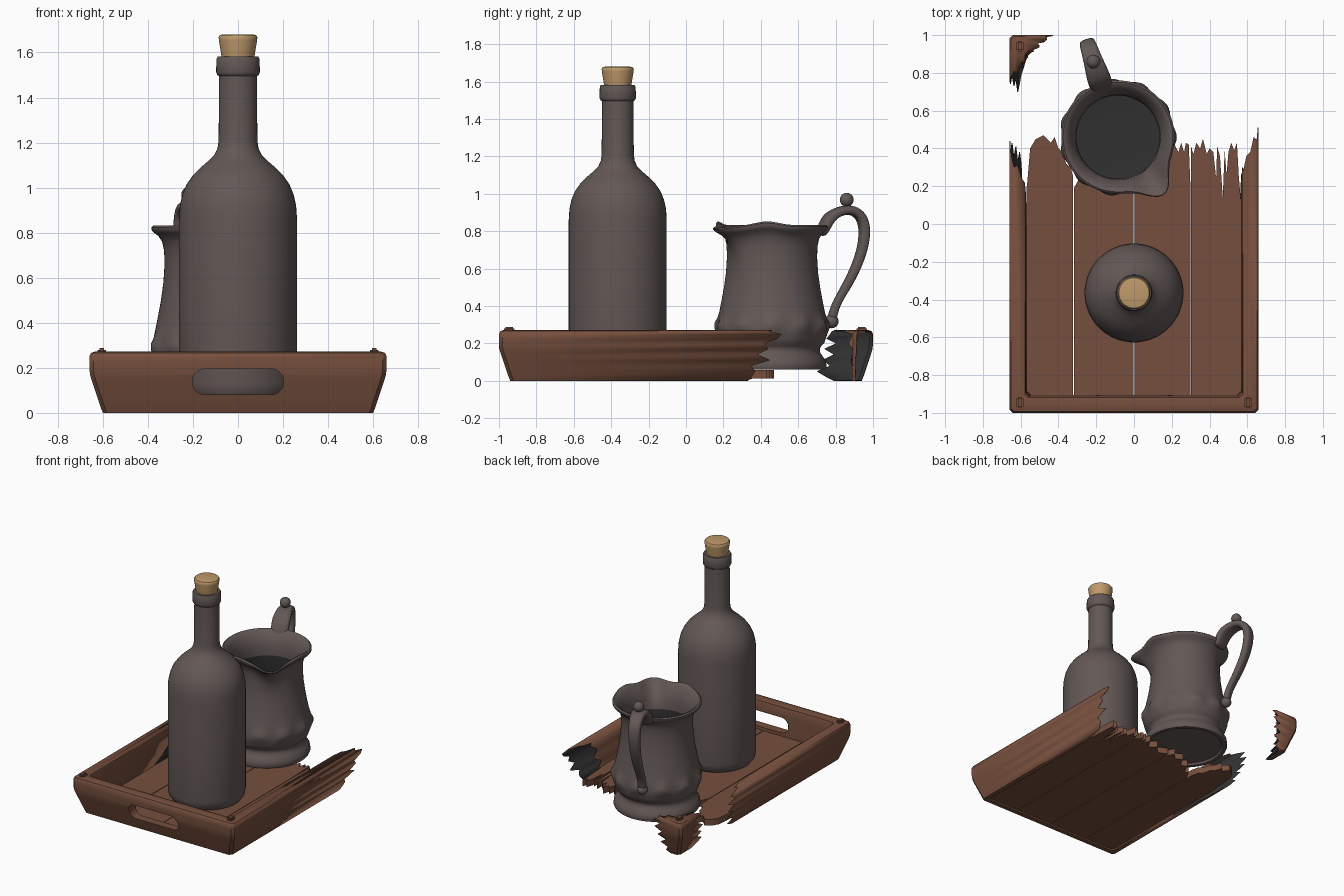
import bpy, bmesh, math, random
from mathutils import Vector

if "Cube" in bpy.data.objects:
    bpy.data.objects.remove(bpy.data.objects["Cube"])

random.seed(4)


def material(name, rgb):
    m = bpy.data.materials.new(name)
    m.diffuse_color = (*rgb, 1)
    m.use_nodes = True
    m.node_tree.nodes["Principled BSDF"].inputs["Base Color"].default_value = m.diffuse_color
    return m


WOOD = material("brown wood", (0.180, 0.078, 0.047))
CLAY = material("grey brown ceramic", (0.125, 0.098, 0.092))
CORK = material("cork tan", (0.52, 0.32, 0.145))
DARK = material("dark hollow", (0.030, 0.030, 0.030))


def make(name, bm, *mats):
    bmesh.ops.recalc_face_normals(bm, faces=bm.faces)
    me = bpy.data.meshes.new(name)
    bm.to_mesh(me)
    bm.free()
    for m in mats:
        me.materials.append(m)
    ob = bpy.data.objects.new(name, me)
    bpy.context.collection.objects.link(ob)
    return ob


def rings_mesh(rings, caps=False, dark_from=None):
    """Skin a list of closed rings; rings from dark_from on use material 1."""
    bm = bmesh.new()
    vs = [[bm.verts.new(p) for p in r] for r in rings]
    n = len(rings[0])
    for k in range(len(vs) - 1):
        for i in range(n):
            j = (i + 1) % n
            f = bm.faces.new((vs[k][i], vs[k][j], vs[k + 1][j], vs[k + 1][i]))
            f.material_index = int(dark_from is not None and k >= dark_from)
    if caps:
        bm.faces.new(vs[0])
        f = bm.faces.new(vs[-1])
        f.material_index = int(dark_from is not None)
    return bm


def lathe(name, profile, centre, mat, seg=56):
    rings = [[(centre[0] + r * math.cos(2 * math.pi * i / seg),
               centre[1] + r * math.sin(2 * math.pi * i / seg), z) for i in range(seg)]
             for r, z in profile]
    return make(name, rings_mesh(rings, True), mat)


# ---- tray walls: hollow profile (distance out, height) swept round the rim ----
WALL = [(.600, 0), (.608, .02), (.618, .05), (.628, .08), (.638, .11), (.648, .14), (.657, .17),
        (.66, .20), (.66, .225), (.66, .25), (.652, .266), (.635, .272), (.615, .272), (.595, .272),
        (.578, .266), (.572, .25), (.570, .20), (.568, .15), (.566, .10), (.565, .05), (.565, 0)]
# splintered end of each wall, one value per profile point
RIGHT_END = [.33, .35, .37, .35, .45, .38, .44, .42, .49, .51, .44, .46, .38, .36,
             .28, .30, .22, .27, .18, .22, .15]
LEFT_END = [.32, .38, .33, .41, .35, .43, .37, .44, .36, .42, .36, .30, .31, .24,
            .22, .16, .10, .0, -.08, -.2, -.25]
FRAG_SIDE = [.79, .75, .70, .77, .73, .79, .74, .80, .75, .77, .78, .81, .79, .86,
             .85, .89, .87, .90, .88, .91, .90]
FRAG_BACK = [-.53, -.50, -.52, -.47, -.52, -.46, -.50, -.44, -.48, -.43, -.47, -.46, -.51, -.50,
             -.54, -.53, -.55, -.54, -.56, -.55, -.56]
R, D = .018, .34   # corner rounding, extra half length of the tray


def hollow(ob):
    s = ob.modifiers.new("shell", 'SOLIDIFY')
    s.thickness = .005
    s.offset = -1
    s.material_offset = 1


walls = [
    [(-u, e, z) for (u, z), e in zip(WALL, LEFT_END)],
    [(-u, -u - D + R, z) for u, z in WALL], [(-u + R, -u - D, z) for u, z in WALL],
    [(u - R, -u - D, z) for u, z in WALL], [(u, -u - D + R, z) for u, z in WALL],
    [(u, e, z) for (u, z), e in zip(WALL, RIGHT_END)]]
tray = make("tray_walls", rings_mesh(walls), WOOD, DARK)
hollow(tray)

fragment = [
    [(-u, e, z) for (u, z), e in zip(WALL, FRAG_SIDE)],
    [(-u, u + D - R, z) for u, z in WALL], [(-u + R, u + D, z) for u, z in WALL],
    [(e, u + D, z) for (u, z), e in zip(WALL, FRAG_BACK)]]
hollow(make("broken_corner", rings_mesh(fragment), WOOD, DARK))


# ---- handle slot in the front wall: cutter and lining ----
def slot(y_of):
    pts = []
    for k in range(32):
        a = 2 * math.pi * (k + .5) / 32
        x = .148 * (1 if math.cos(a) > 0 else -1) + .055 * math.cos(a)
        z = .138 + .057 * math.sin(a)
        pts.append((x, y_of(z), z))
    return pts


cutter = make("slot_cutter", rings_mesh([slot(lambda z: -1.1), slot(lambda z: -.8)], True), WOOD, DARK)
cutter.hide_render = True
cutter.hide_viewport = True
cut = tray.modifiers.new("slot", 'BOOLEAN')
cut.operation = 'DIFFERENCE'
cut.solver = 'EXACT'
cut.object = cutter
make("slot_lining", rings_mesh([slot(lambda z: -.94 - min(.06, .345 * z)),
                                slot(lambda z: -.906)]), WOOD)

# ---- floor planks with splintered back ends, listed right to left (x, y) ----
PLANKS = [
    (-.57, -.322, [(-.322, .25), (-.335, .30), (-.36, .32), (-.375, .38), (-.40, .40), (-.42, .46),
                   (-.44, .43), (-.48, .47), (-.52, .45), (-.55, .40), (-.565, .22), (-.57, .18)]),
    (-.318, -.002, [(-.002, .34), (-.04, .40), (-.08, .35), (-.13, .38), (-.17, .30), (-.21, .33),
                    (-.25, .25), (-.28, .26), (-.318, .19)]),
    (.002, .298, [(.298, .22), (.29, .42), (.275, .43), (.265, .38), (.25, .43), (.235, .38),
                  (.21, .43), (.17, .36), (.12, .40), (.07, .34), (.002, .37)]),
    (.302, .568, [(.568, .10), (.555, .25), (.545, .43), (.53, .39), (.515, .43), (.50, .38),
                  (.49, .26), (.48, .39), (.47, .14), (.455, .36), (.44, .41), (.435, .24),
                  (.42, .38), (.40, .40), (.385, .37), (.365, .45), (.35, .40), (.33, .43),
                  (.315, .37), (.302, .41)])]
for n, (x0, x1, end) in enumerate(PLANKS):
    loop = [(x0, -.91), (x1, -.91)] + end
    bm = rings_mesh([[(x, y, z) for x, y in loop] for z in (.012, .058)], True)
    make(f"floor_plank_{n + 1}", bm, WOOD)

# ---- small pegs on the corners ----
for n, (x, y) in enumerate([(-.605, -.945), (.605, -.945), (-.605, .94)]):
    bm = bmesh.new()
    bmesh.ops.create_cube(bm, size=1)
    for v in bm.verts:
        v.co = (x + v.co.x * .038, y + v.co.y * .058, .272 + v.co.z * .034)
    bmesh.ops.bevel(bm, geom=bm.edges[:], offset=.009, segments=2, affect='EDGES')
    make(f"corner_peg_{n + 1}", bm, WOOD)

# ---- bottle and cork ----
BOTTLE = [(.20, .058), (.235, .065), (.255, .09), (.262, .13), (.262, .5), (.262, .86), (.258, .92),
          (.247, .97), (.228, 1.015), (.20, 1.055), (.165, 1.09), (.13, 1.12), (.105, 1.145),
          (.091, 1.175), (.086, 1.21), (.084, 1.495), (.092, 1.50), (.097, 1.512), (.096, 1.57),
          (.090, 1.582), (.072, 1.582)]
lathe("bottle", BOTTLE, (0, -.365), CLAY)
lathe("cork", [(.070, 1.56), (.076, 1.60), (.085, 1.655), (.086, 1.668), (.080, 1.677), (.066, 1.680)],
      (0, -.365), CORK, 40)

# ---- jug: lathe with rippled belly, wavy rim and spout ----
JX, JY, SPOUT = -.085, .46, math.radians(-51)
OUTER = [(.25, .075), (.262, .06), (.285, .06), (.292, .075), (.288, .105), (.272, .13), (.258, .15),
         (.255, .17), (.262, .185), (.278, .20), (.287, .225), (.295, .25), (.303, .275), (.303, .30),
         (.293, .33), (.282, .37), (.270, .43), (.257, .50), (.246, .58), (.241, .66), (.243, .72),
         (.252, .76), (.268, .785), (.288, .80), (.299, .812), (.300, .824), (.290, .832)]
INNER = [(.274, .826), (.255, .80), (.236, .77), (.224, .73), (.220, .66), (.225, .58),
         (.25, .42), (.265, .28), (.24, .10), (.12, .09)]
SEG = 96


def jug_ring(r, z):
    ring = []
    lip = max(0, (z - .60) / .23) ** 2
    belly = math.exp(-((z - .285) / .04) ** 2)
    for i in range(SEG):
        a = 2 * math.pi * i / SEG
        d = abs((a - SPOUT + math.pi) % (2 * math.pi) - math.pi)
        rr = r + .095 * lip * math.exp(-(d / .27) ** 2) + .009 * belly * math.cos(11 * a)
        zz = z + lip * (.020 * math.exp(-((d - .8) / .3) ** 2) - .014 * math.exp(-(d / .3) ** 2))
        zz += .012 * belly * math.cos(11 * a)
        ring.append((JX + rr * math.cos(a), JY + rr * math.sin(a), zz))
    return ring


make("jug", rings_mesh([jug_ring(r, z) for r, z in OUTER + INNER], True,
                       len(OUTER) + 4), CLAY, DARK)

# ---- jug handle: flattened strap along a curve (distance out, height, half width, half depth) ----
OUT = Vector((math.cos(math.radians(108)), math.sin(math.radians(108)), 0))
SIDE, UP, BASE = Vector((-OUT.y, OUT.x, 0)), Vector((0, 0, 1)), Vector((JX, JY, 0))
PATH = [(.272, .775, .055, .022), (.292, .82, .062, .028), (.318, .872, .064, .030),
        (.365, .902, .060, .026), (.425, .918, .052, .026), (.480, .902, .047, .028),
        (.515, .855, .044, .029), (.522, .78, .041, .028), (.505, .69, .038, .026),
        (.465, .59, .035, .025), (.415, .50, .032, .023), (.370, .43, .030, .021),
        (.345, .37, .030, .022), (.335, .32, .030, .026)]
rings = []
for k, (r, z, w, t) in enumerate(PATH):
    a, b = PATH[max(0, k - 1)], PATH[min(len(PATH) - 1, k + 1)]
    tan = (OUT * (b[0] - a[0]) + UP * (b[1] - a[1])).normalized()
    nor = tan.cross(SIDE)
    c = BASE + OUT * r + UP * z
    rings.append([c + SIDE * (w * sx) + nor * (t * sz) for sx, sz in
                  [(1, -.6), (1, .6), (.6, 1), (-.6, 1), (-1, .6), (-1, -.6), (-.6, -1), (.6, -1)]])
handle = make("jug_handle", rings_mesh(rings, True), CLAY)
handle.modifiers.new("smooth", 'SUBSURF').levels = 2
handle.modifiers["smooth"].render_levels = 2


# ---- balls: thumb knob on top and curl at the foot of the handle ----
def ball(name, r, z, size):
    bm = bmesh.new()
    bmesh.ops.create_uvsphere(bm, u_segments=20, v_segments=12, radius=size)
    bmesh.ops.translate(bm, verts=bm.verts, vec=BASE + OUT * r + UP * z)
    make(name, bm, CLAY)


ball("thumb_knob", .42, .968, .037)
ball("handle_curl", .335, .318, .037)

# ---- smooth shading with sharp edges kept ----
for ob in bpy.data.objects:
    ob.select_set(not ob.hide_viewport)
bpy.context.view_layer.objects.active = tray
bpy.ops.object.shade_smooth_by_angle(angle=math.radians(40))
